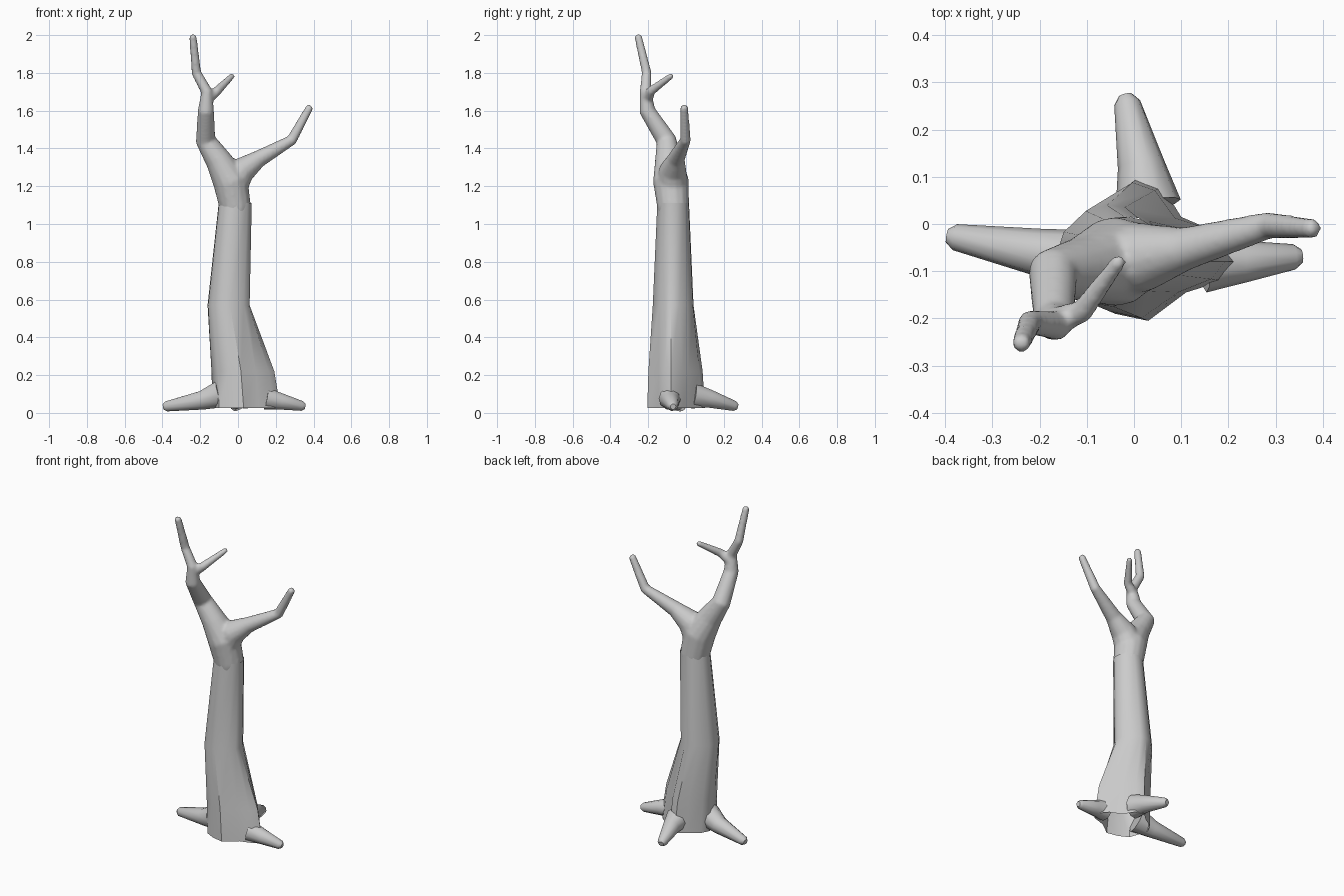
import bpy, bmesh, math
from mathutils import Vector

if "Cube" in bpy.data.objects:
    bpy.data.objects.remove(bpy.data.objects["Cube"])


def make_object(name, bm):
    bmesh.ops.recalc_face_normals(bm, faces=bm.faces)
    mesh = bpy.data.meshes.new(name)
    bm.to_mesh(mesh)
    bm.free()
    obj = bpy.data.objects.new(name, mesh)
    bpy.context.collection.objects.link(obj)
    return obj


def bridge(bm, a, b):
    n = len(a)
    for i in range(n):
        bm.faces.new((a[i], a[(i + 1) % n], b[(i + 1) % n], b[i]))


def tube(bm, path, sides=14):
    """Capped tapering tube through (x, y, z, radius) points, with a rounded tip."""
    pts = [Vector(p[:3]) for p in path]
    rad = [p[3] for p in path]
    end = (pts[-1] - pts[-2]).normalized()
    tip, r = pts[-1], rad[-1]
    pts[-1] = tip - end * r * 0.6
    pts.append(tip)
    rad.append(r * 0.55)
    rings = []
    for i, p in enumerate(pts):
        d0 = (pts[i] - pts[max(i - 1, 0)]).normalized()
        d1 = (pts[min(i + 1, len(pts) - 1)] - pts[i]).normalized()
        d = (d0 + d1).normalized()
        ref = Vector((0, 1, 0)) if abs(d.y) < 0.8 else Vector((1, 0, 0))
        if i:
            ref = u
        u = (ref - d * ref.dot(d)).normalized()
        v = d.cross(u)
        rings.append([bm.verts.new(p + (u * math.cos(t) + v * math.sin(t)) * rad[i])
                      for t in (2 * math.pi * k / sides for k in range(sides))])
    for a, b in zip(rings, rings[1:]):
        bridge(bm, a, b)
    bm.faces.new(rings[0])
    bm.faces.new(rings[-1])


def smooth(obj, angle):
    bpy.ops.object.select_all(action='DESELECT')
    obj.select_set(True)
    bpy.context.view_layer.objects.active = obj
    bpy.ops.object.shade_smooth_by_angle(angle=math.radians(angle))


# Trunk: flared angular foot blending into an elliptical stem, open below
foot = [(0.03, -0.205), (0.11, -0.145), (0.19, -0.12), (0.225, -0.08), (0.17, -0.015),
        (0.10, 0.015), (0.06, 0.08), (0.01, 0.10), (-0.04, 0.055), (-0.11, 0.01),
        (-0.135, -0.04), (-0.12, -0.10), (-0.10, -0.16), (-0.04, -0.19)]
angles = [math.atan2(y + 0.06, x - 0.02) for x, y in foot]


def ellipse(cx, cy, rx, ry):
    return [(cx + rx * math.cos(t), cy + ry * math.sin(t)) for t in angles]


stem = ellipse(-0.05, -0.068, 0.112, 0.108)
lower = [(a[0] * 0.8 + b[0] * 0.2, a[1] * 0.8 + b[1] * 0.2) for a, b in zip(foot, stem)]
levels = [(0.025, foot), (0.22, lower), (0.57, stem),
          (1.11, ellipse(-0.015, -0.068, 0.088, 0.084))]
bm = bmesh.new()
rings = [[bm.verts.new((x, y, z)) for x, y in ring] for z, ring in levels]
for a, b in zip(rings, rings[1:]):
    bridge(bm, a, b)
smooth(make_object("trunk", bm), 40)

# Crown: overlapping limbs fused into one skin
bm = bmesh.new()
tube(bm, [(-0.018, -0.068, 1.0, 0.07), (-0.015, -0.068, 1.09, 0.085), (-0.04, -0.08, 1.23, 0.095),
          (-0.105, -0.095, 1.34, 0.07), (-0.172, -0.105, 1.445, 0.054),
          (-0.17, -0.205, 1.60, 0.043), (-0.165, -0.215, 1.70, 0.031),
          (-0.22, -0.208, 1.80, 0.026), (-0.24, -0.256, 2.005, 0.02)])
tube(bm, [(-0.03, -0.075, 1.2, 0.085), (0.02, -0.07, 1.285, 0.073), (0.11, -0.052, 1.345, 0.046),
          (0.285, -0.003, 1.445, 0.029), (0.385, -0.01, 1.628, 0.021)])
tube(bm, [(-0.165, -0.205, 1.66, 0.03), (-0.11, -0.185, 1.705, 0.025),
          (-0.025, -0.07, 1.79, 0.016)])
crown = make_object("branches", bm)
remesh = crown.modifiers.new("fuse", 'REMESH')
remesh.mode = 'VOXEL'
remesh.voxel_size = 0.009
remesh.use_smooth_shade = True
soften = crown.modifiers.new("soften", 'SMOOTH')
soften.factor = 0.5
soften.iterations = 5

# Roots
roots = {
    "left_root": [(-0.09, -0.085, 0.10, 0.075), (-0.19, -0.062, 0.067, 0.052),
                  (-0.395, -0.025, 0.032, 0.028)],
    "right_root": [(0.15, -0.085, 0.075, 0.06), (0.23, -0.08, 0.06, 0.045),
                   (0.355, -0.068, 0.033, 0.027)],
    "back_root": [(0.03, 0.04, 0.09, 0.07), (0.015, 0.125, 0.075, 0.05),
                  (-0.018, 0.272, 0.032, 0.028)],
}
for name, path in roots.items():
    bm = bmesh.new()
    tube(bm, path, 10)
    smooth(make_object(name, bm), 50)
